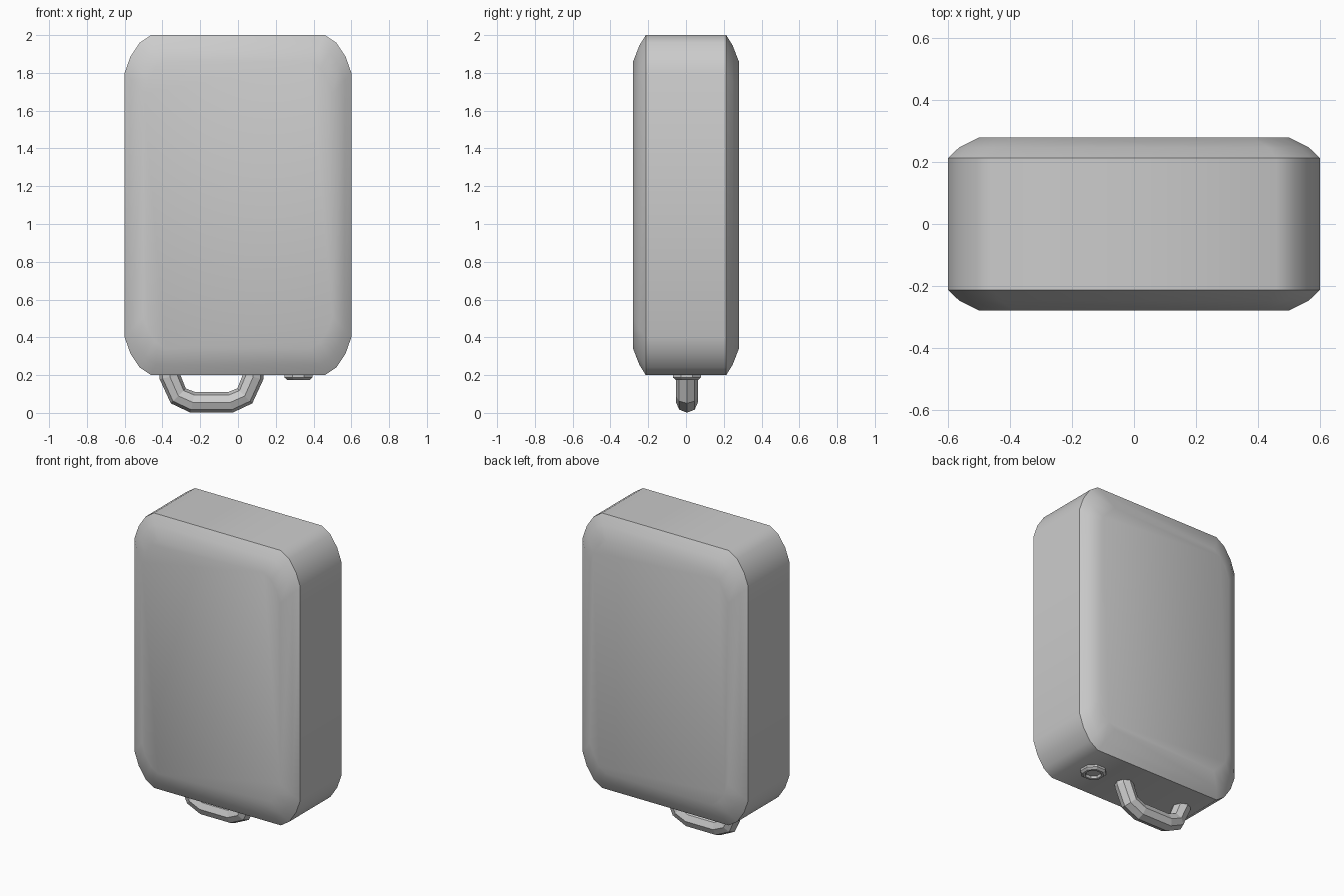
import bpy, bmesh
from math import cos, sin, pi
from mathutils import Vector

if "Cube" in bpy.data.objects:
    bpy.data.objects.remove(bpy.data.objects["Cube"])


def loft(name, rings, sharp_rings=()):
    """Skin a list of equal-length closed rings and cap both ends."""
    bm = bmesh.new()
    vs = [[bm.verts.new(p) for p in r] for r in rings]
    n = len(vs[0])
    for a, b in zip(vs, vs[1:]):
        for i in range(n):
            j = (i + 1) % n
            bm.faces.new((a[i], a[j], b[j], b[i]))
    bm.faces.new(vs[0])
    bm.faces.new(vs[-1])
    bmesh.ops.recalc_face_normals(bm, faces=bm.faces)
    for f in bm.faces:
        f.smooth = True
    for k in sharp_rings:
        for i in range(n):
            bm.edges.get((vs[k][i], vs[k][(i + 1) % n])).smooth = False
    me = bpy.data.meshes.new(name)
    bm.to_mesh(me)
    bm.free()
    ob = bpy.data.objects.new(name, me)
    bpy.context.collection.objects.link(ob)
    return ob


# Body: rounded rectangle outline, with bevelled front and back
corner = [(0.60, 0.70), (0.57, 0.785), (0.52, 0.86), (0.46, 0.90)]
outline = (corner + [(-x, z) for x, z in reversed(corner)]
           + [(-x, -z) for x, z in corner]
           + [(x, -z) for x, z in reversed(corner)])


def body_ring(y, dx, dz):
    return [(x * (1 - dx / 0.6), y, 1.1 + z * (1 - dz / 0.9)) for x, z in outline]


half = [(0.28, 0.10, 0.14), (0.247, 0.035, 0.055), (0.213, 0, 0)]
profile = [(-y, dx, dz) for y, dx, dz in half] + half[::-1]
loft("body", [body_ring(*p) for p in profile], (2, 3))

# Carry loop: faceted tube hanging below the body
path = [(-0.36, 0.25), (-0.36, 0.19), (-0.316, 0.09), (-0.24, 0.056)]
path += [(-0.28 - x, z) for x, z in reversed(path)]
pts = [Vector((x, 0.005, z)) for x, z in path]
rings = []
for i, p in enumerate(pts):
    d_in = (p - pts[max(i - 1, 0)]).normalized()
    d_out = (pts[min(i + 1, len(pts) - 1)] - p).normalized()
    t = (d_in + d_out).normalized()
    side = Vector((-t.z, 0, t.x))
    rings.append([p + side * (0.056 * cos(a)) + Vector((0, 0.058 * sin(a), 0))
                  for a in [k * pi / 4 for k in range(8)]])
loop = loft("carry_loop", rings)

# Button: small octagonal boss with a recessed centre
boss = [(0.08, 0.22), (0.08, 0.187), (0.065, 0.175), (0.05, 0.175), (0.045, 0.19)]
button = loft("button", [[(0.32 + r * cos(a), 0.005 + r * sin(a), z)
                          for a in [(k + 0.5) * pi / 4 for k in range(8)]]
                         for r, z in boss])

# Crisp facets on the small fittings
for ob in (loop, button):
    for f in ob.data.polygons:
        f.use_smooth = False
